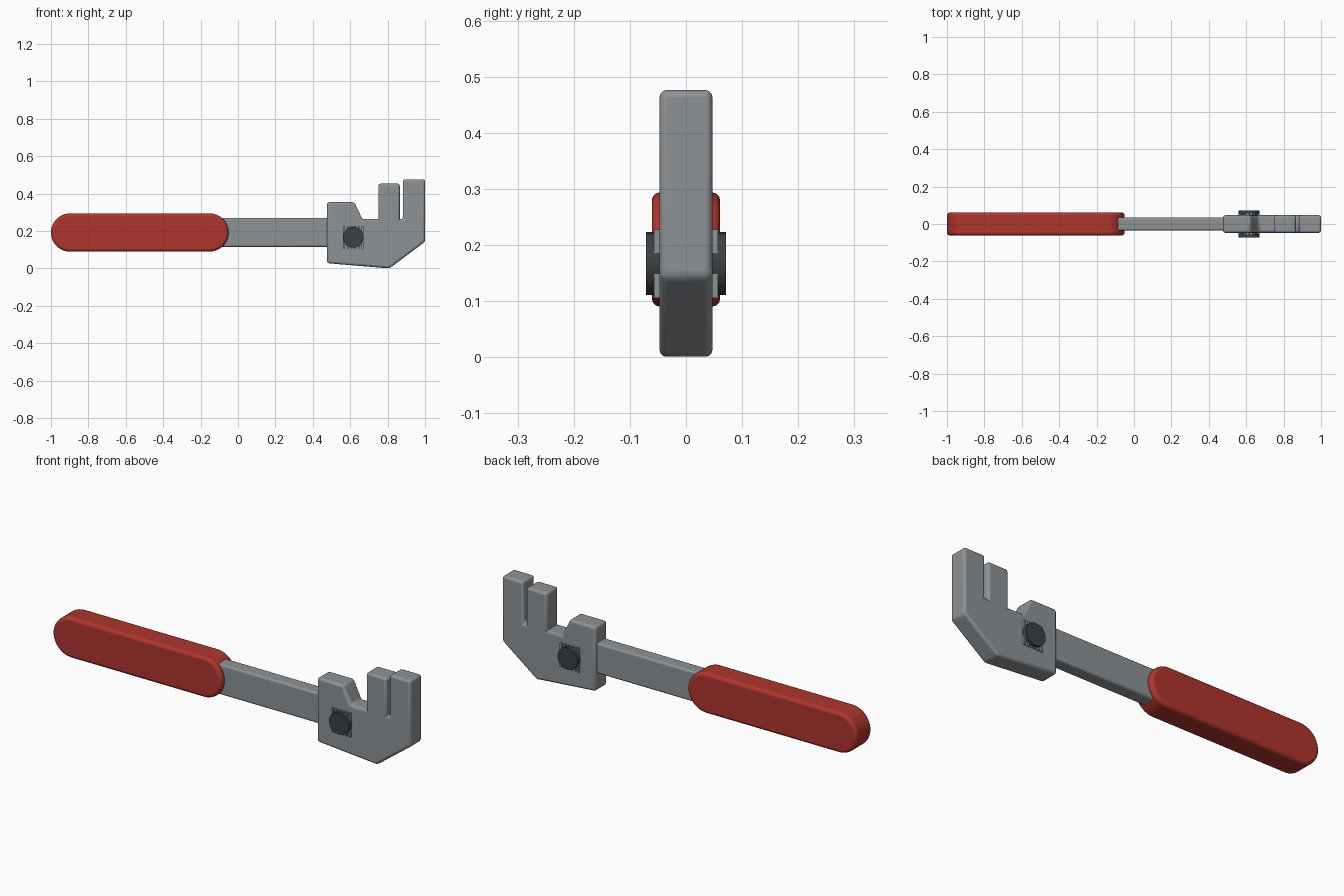
import bpy
import bmesh
from math import cos, sin, pi, radians
from mathutils import Matrix

cube = bpy.data.objects.get("Cube")
if cube:
    bpy.data.objects.remove(cube, do_unlink=True)


def material(name, rgb):
    m = bpy.data.materials.new(name)
    m.use_nodes = True
    m.diffuse_color = (*rgb, 1)
    m.node_tree.nodes["Principled BSDF"].inputs["Base Color"].default_value = (*rgb, 1)
    return m


steel = material("steel grey", (0.27, 0.29, 0.305))
red = material("grip red", (0.43, 0.036, 0.027))
dark = material("dark metal", (0.045, 0.053, 0.057))


def finish(name, bm, mat, bevel=0):
    """Turn a bmesh into a shaded object with optional rounded edges."""
    bmesh.ops.recalc_face_normals(bm, faces=bm.faces)
    mesh = bpy.data.meshes.new(name)
    bm.to_mesh(mesh)
    bm.free()
    mesh.materials.append(mat)
    obj = bpy.data.objects.new(name, mesh)
    bpy.context.collection.objects.link(obj)
    if bevel:
        mod = obj.modifiers.new("rounded edges", "BEVEL")
        mod.width, mod.segments = bevel, 3
        mod.limit_method, mod.angle_limit = "ANGLE", radians(30)
    bpy.ops.object.select_all(action="DESELECT")
    obj.select_set(True)
    bpy.context.view_layer.objects.active = obj
    bpy.ops.object.shade_smooth_by_angle(angle=radians(35))
    return obj


def slab(name, outline, half, mat, bevel):
    """Extrude an x-z outline symmetrically across y."""
    bm = bmesh.new()
    face = bm.faces.new([bm.verts.new((x, -half, z)) for x, z in outline])
    new = bmesh.ops.extrude_face_region(bm, geom=[face])["geom"]
    verts = [v for v in new if isinstance(v, bmesh.types.BMVert)]
    bmesh.ops.translate(bm, verts=verts, vec=(0, 2 * half, 0))
    return finish(name, bm, mat, bevel)


def rectangle(x0, x1, z0, z1):
    return [(x0, z0), (x1, z0), (x1, z1), (x0, z1)]


# Grip: long slab with round ends
r, mid = 0.102, 0.192
grip = []
for cx, start in ((-0.05 - r, -pi / 2), (-1 + r, pi / 2)):
    for i in range(21):
        a = start + pi * i / 20
        grip.append((cx + r * cos(a), mid + r * sin(a)))
slab("grip", grip, 0.061, red, 0.015)

# Flat shank between grip and head
slab("shank", rectangle(-0.15, 0.52, 0.115, 0.27), 0.035, steel, 0.01)

# Head with rear shoulder, notch and fixed jaw
head = [(0.476, 0.028), (0.81, 0.0), (1.0, 0.143), (1.0, 0.476), (0.882, 0.476),
        (0.882, 0.263), (0.665, 0.263), (0.622, 0.354), (0.476, 0.354)]
slab("head", head, 0.047, steel, 0.012)

# Sliding jaw rising from the notch
slab("sliding_jaw", rectangle(0.75, 0.865, 0.19, 0.453), 0.0468, steel, 0.012)

# Adjusting knob passing through the head
px, pz = 0.616, 0.167
bm = bmesh.new()
place = Matrix.Translation((px, 0, pz)) @ Matrix.Rotation(pi / 2, 4, "X")
bmesh.ops.create_cone(bm, cap_ends=True, segments=20, radius1=0.056,
                      radius2=0.056, depth=0.142, matrix=place)
finish("adjusting_knob", bm, dark)

# Small ribs above and below the knob centre on both sides
bm = bmesh.new()
for dz in (-0.04, 0.04):
    for i in range(6):
        x = px + (i - 2.5) * 0.0195
        m = Matrix.Translation((x, 0, pz + dz)) @ Matrix.Diagonal((0.01, 0.114, 0.042, 1))
        bmesh.ops.create_cube(bm, size=1, matrix=m)
finish("knob_ribs", bm, steel)
